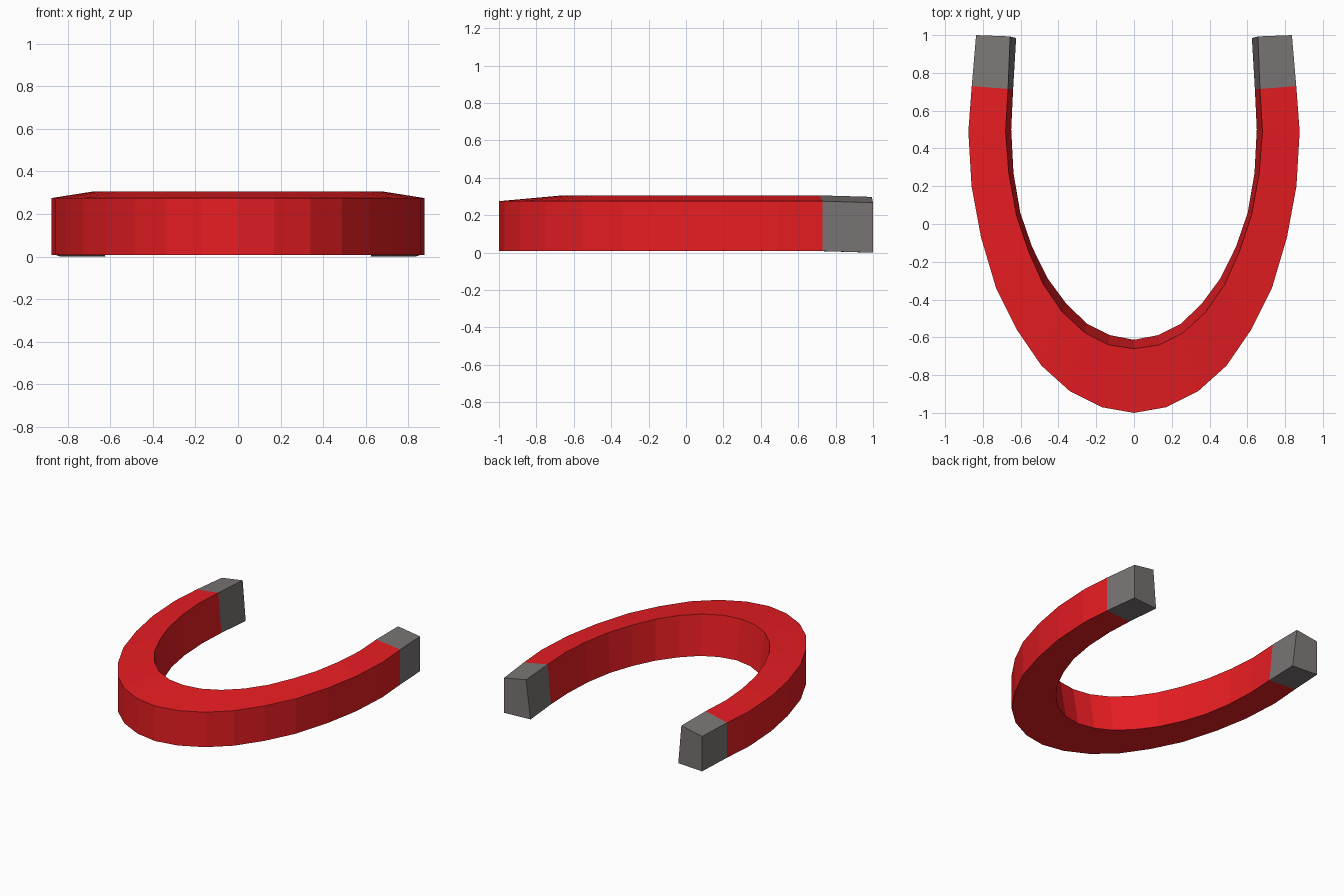
import bpy, bmesh

if "Cube" in bpy.data.objects:
    bpy.data.objects.remove(bpy.data.objects["Cube"])

# Half outlines seen from above, from the bend centre to the pole end
OUTER = [(0, -1), (.17, -.97), (.34, -.885), (.49, -.75), (.62, -.56), (.73, -.34),
         (.81, -.07), (.86, .2), (.877, .49), (.859, .73), (.836, 1)]
INNER_TOP = [(0, -.66), (.134, -.64), (.262, -.575), (.38, -.465), (.48, -.32), (.56, -.14),
             (.623, .05), (.663, .27), (.68, .49), (.667, .715), (.656, .993)]
INNER_LOW = [(0, -.613), (.13, -.588), (.25, -.527), (.36, -.42), (.458, -.287), (.54, -.12),
             (.602, .06), (.638, .27), (.65, .5), (.64, .714), (.624, .984)]


def station(i, side):
    """Cross-section: flat base, upright outer wall, leaning inner wall."""
    drop = .008 if i == 10 else 0
    low = .008 - drop
    spots = ((OUTER[i], low), (OUTER[i], .275 - drop),
             (INNER_TOP[i], .306 - drop), (INNER_LOW[i], low))
    return [(side * x, y, z) for (x, y), z in spots]


def sweep(name, stations, mat, cap_end=False):
    bm = bmesh.new()
    rings = [[bm.verts.new(p) for p in s] for s in stations]
    for a, b in zip(rings, rings[1:]):
        for k in range(4):
            n = (k + 1) % 4
            bm.faces.new((a[k], a[n], b[n], b[k]))
    bm.faces.new(rings[0])
    bm.faces.new(rings[-1])
    bmesh.ops.recalc_face_normals(bm, faces=bm.faces)
    mesh = bpy.data.meshes.new(name)
    bm.to_mesh(mesh)
    bm.free()
    mesh.materials.append(mat)
    obj = bpy.data.objects.new(name, mesh)
    bpy.context.collection.objects.link(obj)


def material(name, color):
    mat = bpy.data.materials.new(name)
    mat.diffuse_color = (*color, 1)
    mat.use_nodes = True
    mat.node_tree.nodes["Principled BSDF"].inputs["Base Color"].default_value = mat.diffuse_color
    return mat


red = material("red_paint", (.8, .012, .016))
steel = material("bare_steel", (.195, .18, .175))

# Red bend
sweep("magnet_body", [station(i, -1) for i in range(9, 0, -1)]
      + [station(i, 1) for i in range(10)], red)

# Steel poles
for side, label in ((-1, "left"), (1, "right")):
    sweep(label + "_pole", [station(9, side), station(10, side)], steel)
